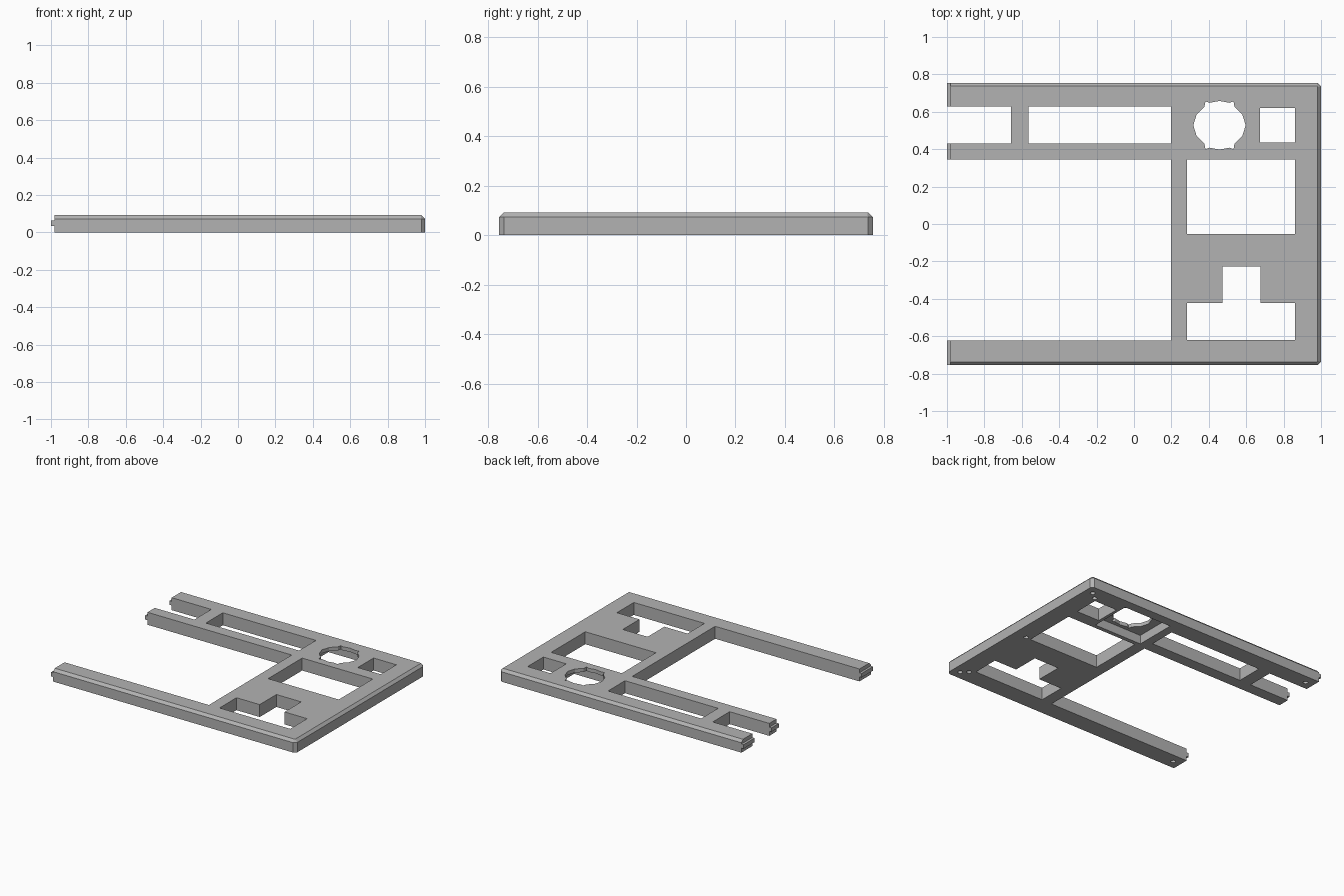
import bpy, bmesh, math

if "Cube" in bpy.data.objects:
    bpy.data.objects.remove(bpy.data.objects["Cube"])

H, LIP = 0.092, 0.073          # plate height, start of the top chamfer
LEFT = -0.982                  # left face of the rails

grey = bpy.data.materials.new("plain_grey")
grey.diffuse_color = (0.45, 0.45, 0.45, 1)
grey.use_nodes = True
grey.node_tree.nodes["Principled BSDF"].inputs["Base Color"].default_value = grey.diffuse_color


def loft(name, rings):
    """Closed solid through rings of (x, y, z) points with equal counts."""
    bm = bmesh.new()
    loops = [[bm.verts.new(p) for p in ring] for ring in rings]
    n = len(loops[0])
    for a, b in zip(loops, loops[1:]):
        for i in range(n):
            j = (i + 1) % n
            bm.faces.new((a[i], a[j], b[j], b[i]))
    bm.faces.new(loops[0][::-1])
    bm.faces.new(loops[-1])
    bmesh.ops.recalc_face_normals(bm, faces=bm.faces)
    me = bpy.data.meshes.new(name)
    bm.to_mesh(me)
    bm.free()
    me.materials.append(grey)
    ob = bpy.data.objects.new(name, me)
    bpy.context.collection.objects.link(ob)
    return ob


def prism(name, outline, z0, z1):
    return loft(name, [[(x, y, z) for x, y in outline] for z in (z0, z1)])


def rect(x0, x1, y0, y1):
    return [(x0, y0), (x1, y0), (x1, y1), (x0, y1)]


def ring(inset, z):
    """Plate outline with clipped right corners, pulled in by inset."""
    x, y, c = 1 - inset, 0.755 - inset, 0.02 - inset * 0.9
    half = [(LEFT, y), (x - c, y), (x, y - c)]
    return [(px, py, z) for px, py in half] + [(px, -py, z) for px, py in half[::-1]]


frame = loft("frame_plate", [ring(0, 0), ring(0, LIP), ring(0.018, H)])

# Openings that go right through
through = [
    rect(-1.2, 0.198, -0.623, 0.345),      # big open bay
    rect(-1.2, -0.658, 0.43, 0.628),       # open rail slot
    rect(-0.564, 0.198, 0.43, 0.628),      # closed rail slot
    rect(0.674, 0.861, 0.436, 0.62),       # small square
    rect(0.283, 0.861, -0.053, 0.345),     # display window
    [(0.283, -0.62), (0.861, -0.62), (0.861, -0.422), (0.676, -0.422),
     (0.676, -0.227), (0.473, -0.227), (0.473, -0.422), (0.283, -0.422)],
]

# Round opening with four small notches, mirrored from one quarter
quarter = [(0.14, 0), (0.122, 0.058), (0.08, 0.1), (0.075, 0.128), (0.053, 0.12), (0, 0.13)]
half = quarter + [(-x, y) for x, y in quarter[-2::-1]]
full = half + [(x, -y) for x, y in half[-2:0:-1]]
through.append([(0.457 + x, 0.528 + y) for x, y in full])

cuts = [(o, -0.1, 0.2) for o in through]

# Recess under the round opening
cuts.append((rect(0.26, 0.652, 0.375, 0.685), -0.1, 0.065))

# Blind screw holes underneath
for x, y in [(0.94, 0.69), (0.885, 0.645), (0.9, -0.05), (0.94, -0.69),
             (0.895, -0.65), (-0.92, -0.69), (-0.92, 0.69)]:
    circle = [(x + 0.017 * math.cos(k * math.pi / 6), y + 0.017 * math.sin(k * math.pi / 6))
              for k in range(12)]
    cuts.append((circle, -0.1, 0.05))

bpy.context.view_layer.objects.active = frame
for outline, z0, z1 in cuts:
    cutter = prism("cutter", outline, z0, z1)
    cutter.hide_render = True
    mod = frame.modifiers.new("cut", "BOOLEAN")
    mod.operation, mod.solver, mod.object = "DIFFERENCE", "EXACT", cutter
    bpy.ops.object.modifier_apply(modifier=mod.name)
    bpy.data.objects.remove(cutter)

# Joining tongues on the rail ends
for name, y0, y1 in [("front_tongue", -0.755, -0.623), ("middle_tongue", 0.345, 0.43),
                     ("back_tongue", 0.628, 0.755)]:
    prism(name, rect(-1, LEFT, y0, y1), 0.034, 0.064)
